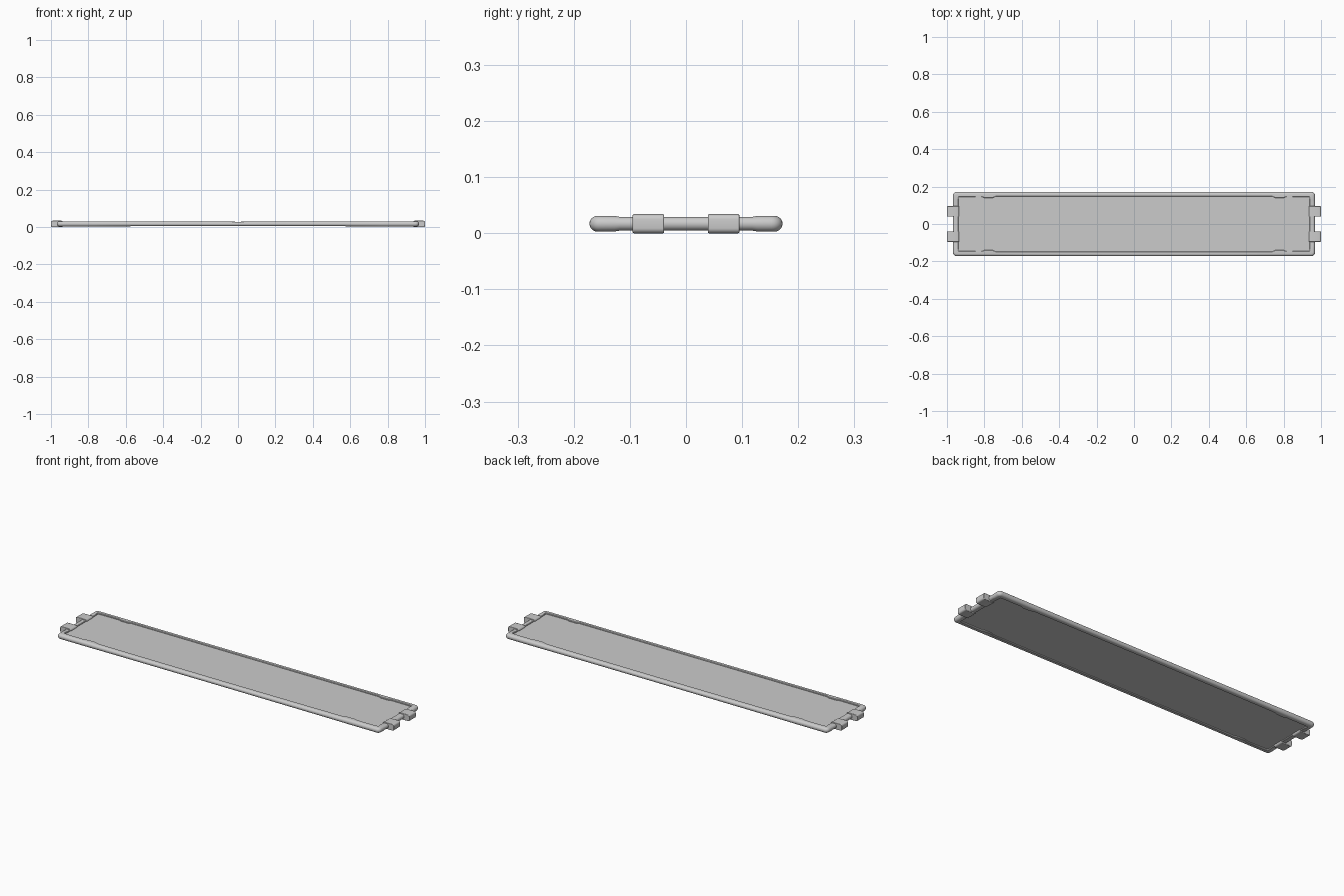
import bpy, bmesh
from math import sin, cos, pi

if "Cube" in bpy.data.objects:
    bpy.data.objects.remove(bpy.data.objects["Cube"])

X, Y, R, ZC = 0.968, 0.172, 0.02, 0.017   # outer half sizes, corner radius, mid height


def finish(name, bm, mirror=True, angle=35):
    bmesh.ops.recalc_face_normals(bm, faces=bm.faces)
    me = bpy.data.meshes.new(name)
    bm.to_mesh(me)
    bm.free()
    ob = bpy.data.objects.new(name, me)
    bpy.context.collection.objects.link(ob)
    if mirror:
        m = ob.modifiers.new("mirror", 'MIRROR')
        m.use_axis = (True, True, False)
        m.merge_threshold = 0.0001
    bpy.ops.object.select_all(action='DESELECT')
    ob.select_set(True)
    bpy.context.view_layer.objects.active = ob
    bpy.ops.object.shade_smooth_by_angle(angle=angle * pi / 180)
    return ob


# Frame rim: one quarter swept along side, corner and end, then mirrored
# station: kind, position, half thickness, rim width
stations = [('side', x, h, w) for x, h, w in [
    (0, .0115, .025), (.57, .0125, .025), (.74, .0135, .025), (.755, .0138, .032),
    (.80, .014, .032), (.815, .014, .026), (.92, .014, .027)]]
stations += [('corner', a * pi / 12, .014, .028) for a in range(6, -1, -1)]
stations += [('end', y, h, w) for y, h, w in [
    (.128, .014, .03), (.118, .0122, .03), (0, .0122, .03)]]


def place(kind, p, d):
    if kind == 'side':
        return p, Y - d
    if kind == 'end':
        return X - d, p
    r = max(R - d, .005)
    return X - d - r + r * cos(p), Y - d - r + r * sin(p)


bm = bmesh.new()
rings = []
for kind, p, h, w in stations:
    # rounded outer nose, flat top and bottom, square inner wall
    prof = [(h * (1 - cos(a)), h * sin(a)) for a in [(-6 + i) * pi / 12 for i in range(13)]]
    prof += [(w - .002, h), (w, h - .002), (w, -h + .002), (w - .002, -h)]
    rings.append([bm.verts.new((*place(kind, p, d), ZC + z)) for d, z in prof])
for a, b in zip(rings, rings[1:]):
    n = len(a)
    for i in range(n):
        j = (i + 1) % n
        bm.faces.new((a[i], a[j], b[j], b[i]))
finish("frame_rim", bm)


def box(name, center, size, mirror, bevel=0):
    bm = bmesh.new()
    bmesh.ops.create_cube(bm, size=1)
    for v in bm.verts:
        v.co = [c + s * k for c, s, k in zip(center, size, v.co)]
    ob = finish(name, bm, mirror)
    if bevel:
        b = ob.modifiers.new("bevel", 'BEVEL')
        b.width, b.segments = bevel, 3
    return ob


# Recessed deck panel
box("deck_panel", (0, 0, ZC), (1.9, .31, .014), False)

# End coupling lugs: rounded blocks wrapped around the end rim
bm = bmesh.new()
x0, x1, z1, r = .935, 1.0, .034, .009
prof = []
for cx, cz, a0 in [(x1 - r, z1 - r, 0), (x0 + r, z1 - r, 1), (x0 + r, r, 2), (x1 - r, r, 3)]:
    for i in range(5):
        a = (a0 + i / 4) * pi / 2
        prof.append((cx + r * cos(a), cz + r * sin(a)))
face = bm.faces.new([bm.verts.new((x, .039, z)) for x, z in prof])
ext = bmesh.ops.extrude_face_region(bm, geom=[face])
for v in ext['geom']:
    if isinstance(v, bmesh.types.BMVert):
        v.co.y = .095
lug = finish("coupling_lug", bm)
b = lug.modifiers.new("bevel", 'BEVEL')
b.width, b.segments, b.limit_method = .002, 2, 'ANGLE'
b.angle_limit = 60 * pi / 180
